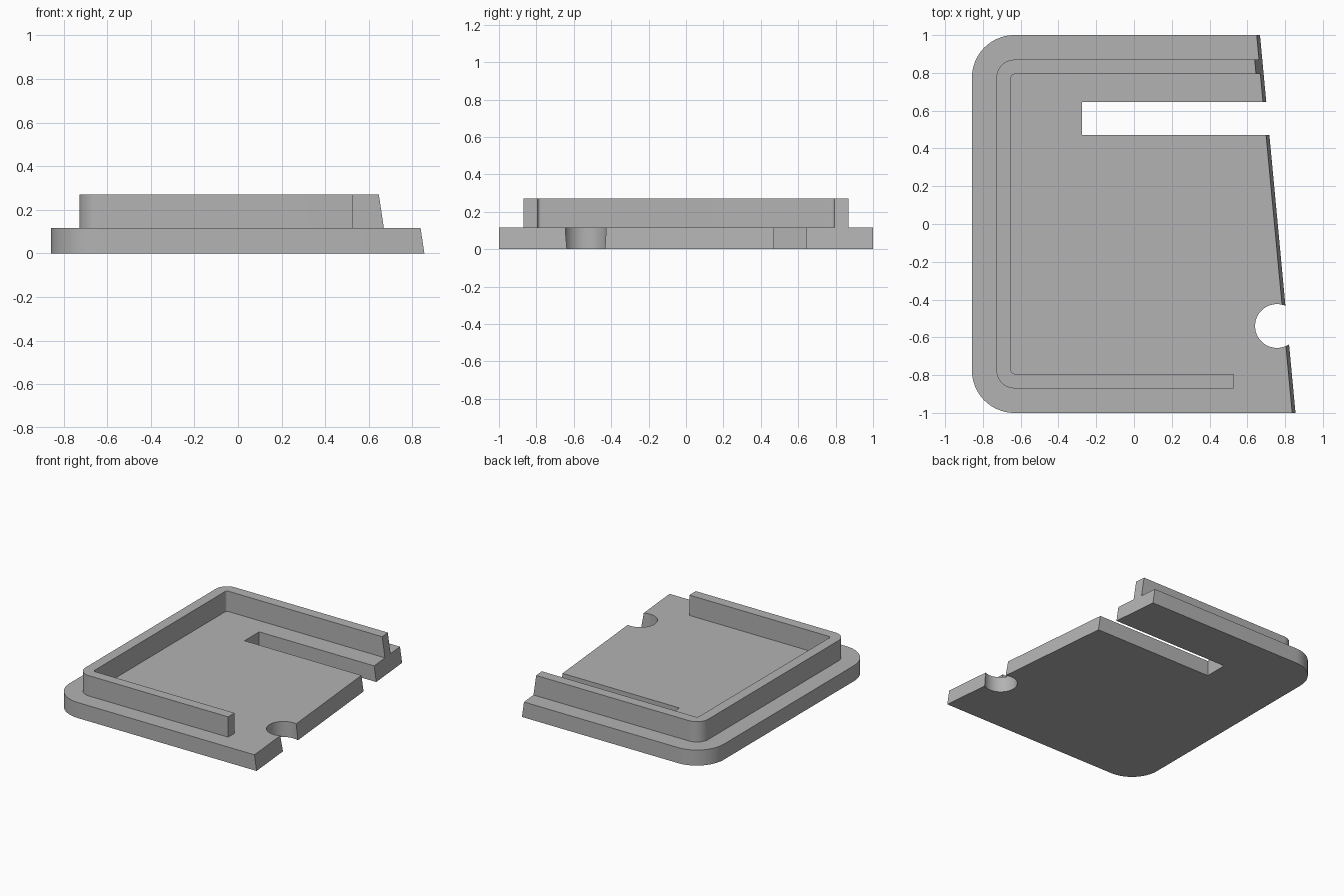
import bpy, bmesh, math
from mathutils import Vector

cube = bpy.data.objects.get("Cube")
if cube:
    bpy.data.objects.remove(cube, do_unlink=True)

grey = bpy.data.materials.new("plain grey")
grey.use_nodes = True
GREY = (0.45, 0.45, 0.45, 1)
grey.diffuse_color = GREY
grey.node_tree.nodes["Principled BSDF"].inputs["Base Color"].default_value = GREY

PLATE_TOP, LIP_TOP = 0.117, 0.27
CORNER = Vector((-0.633, 0.775))          # shared centre of the rounded corners
SLANT_POINT = Vector((0.855, -1, 0))      # sloping cut on the +x side
SLANT_NORMAL = Vector((1, 0.094, 0.15)).normalized()


def arc(cx, cy, r, start, end, steps=20):
    angles = [math.radians(start + (end - start) * i / steps) for i in range(steps + 1)]
    return [(cx + r * math.cos(a), cy + r * math.sin(a)) for a in angles]


def rounded_side(r):
    """Rounded left side, running from the back corner to the front corner."""
    return arc(CORNER.x, CORNER.y, r, 90, 180) + arc(CORNER.x, -CORNER.y, r, 180, 270)


def prism(name, outline, z0, z1, slanted=False):
    bm = bmesh.new()
    face = bm.faces.new([bm.verts.new((x, y, z0)) for x, y in outline])
    top = bmesh.ops.extrude_face_region(bm, geom=[face])["geom"]
    verts = [v for v in top if isinstance(v, bmesh.types.BMVert)]
    bmesh.ops.translate(bm, vec=(0, 0, z1 - z0), verts=verts)
    if slanted:
        cut = bmesh.ops.bisect_plane(
            bm, geom=bm.verts[:] + bm.edges[:] + bm.faces[:],
            plane_co=SLANT_POINT, plane_no=SLANT_NORMAL, clear_outer=True)
        edges = [e for e in cut["geom_cut"] if isinstance(e, bmesh.types.BMEdge)]
        bmesh.ops.contextual_create(bm, geom=edges)
    bmesh.ops.recalc_face_normals(bm, faces=bm.faces[:])
    mesh = bpy.data.meshes.new(name)
    bm.to_mesh(mesh)
    bm.free()
    mesh.materials.append(grey)
    obj = bpy.data.objects.new(name, mesh)
    bpy.context.collection.objects.link(obj)
    return obj


def activate(obj):
    bpy.ops.object.select_all(action="DESELECT")
    obj.select_set(True)
    bpy.context.view_layer.objects.active = obj


def cut_out(obj, cutter):
    cutter.hide_render = True
    mod = obj.modifiers.new("cut", "BOOLEAN")
    mod.operation, mod.solver, mod.object = "DIFFERENCE", "EXACT", cutter
    activate(obj)
    bpy.ops.object.modifier_apply(modifier=mod.name)
    bpy.data.objects.remove(cutter, do_unlink=True)


# Base plate with two rounded corners and a sloping side
plate = prism("base_plate", rounded_side(0.225) + [(1.2, -1), (1.2, 1)],
              0, PLATE_TOP, slanted=True)

# Long slot and round notch open to the sloping side
cut_out(plate, prism("slot_cutter", [(-0.275, 0.47), (1.3, 0.47), (1.3, 0.645), (-0.275, 0.645)],
                     -0.1, 0.3))
cut_out(plate, prism("notch_cutter", arc(0.757, -0.54, 0.116, 0, 360, 64)[:-1], -0.1, 0.3))

# Raised lip: back wall reaches the sloping side, front wall stops short
outer, inner = rounded_side(0.095), rounded_side(0.018)
lip = prism("raised_lip",
            [(1.0, outer[0][1])] + outer + [(0.527, outer[-1][1]), (0.527, inner[-1][1])]
            + inner[::-1] + [(1.0, inner[0][1])],
            PLATE_TOP, LIP_TOP, slanted=True)

for part in (plate, lip):
    activate(part)
    bpy.ops.object.shade_smooth_by_angle(angle=math.radians(30))
